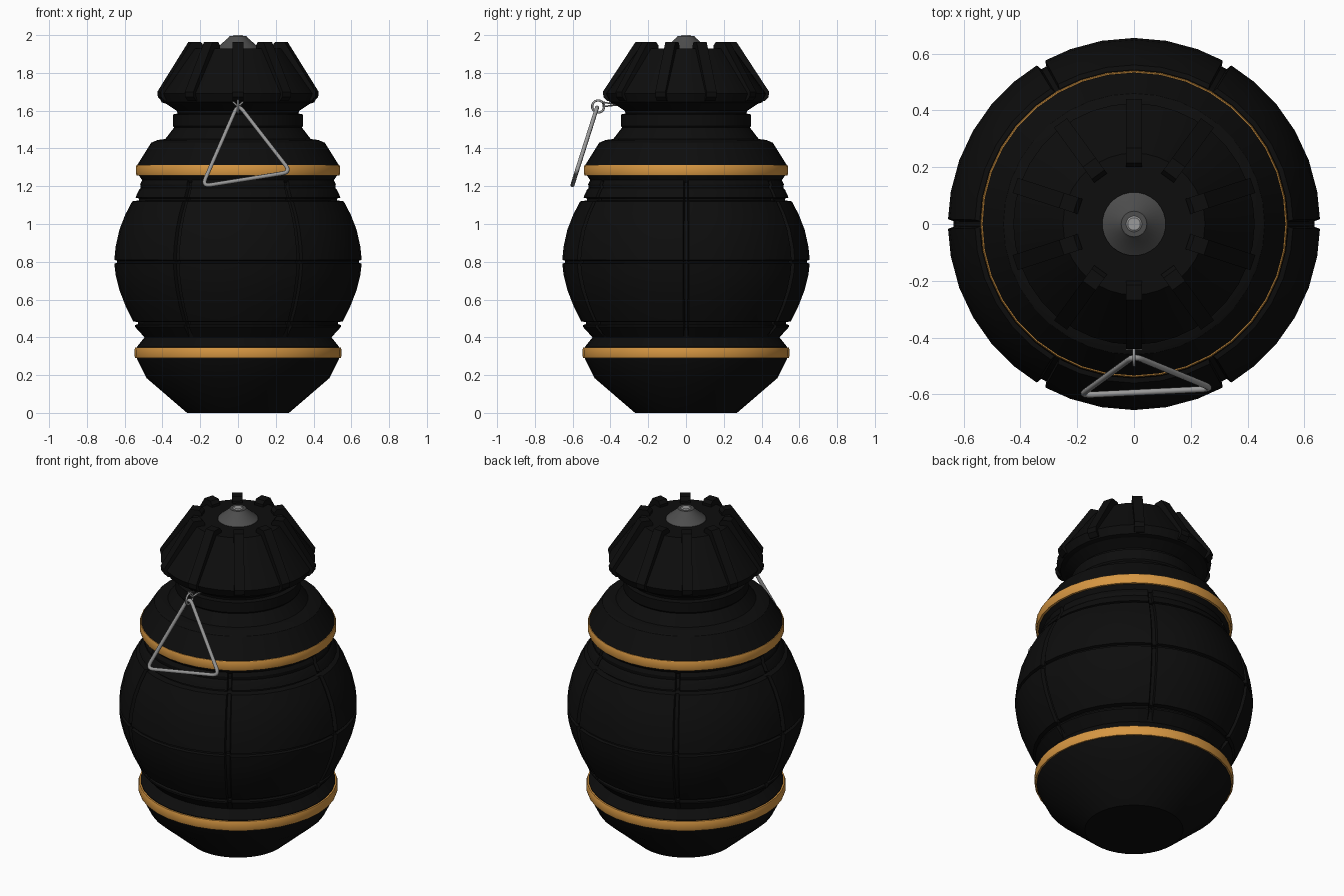
import bpy, bmesh, math
from math import sin, cos, radians
from mathutils import Vector

cube = bpy.data.objects.get("Cube")
if cube:
    bpy.data.objects.remove(cube, do_unlink=True)


def material(name, rgb, rough=0.6):
    m = bpy.data.materials.new(name)
    m.use_nodes = True
    m.diffuse_color = (*rgb, 1)
    node = m.node_tree.nodes["Principled BSDF"]
    node.inputs["Base Color"].default_value = (*rgb, 1)
    node.inputs["Roughness"].default_value = rough
    return m


BLACK = material("black", (0.004, 0.004, 0.004))
GOLD = material("amber", (0.68, 0.31, 0.055))
DARK = material("dark grey", (0.075, 0.075, 0.075))
STEEL = material("steel grey", (0.32, 0.32, 0.32))


def finish(name, bm, mat, smooth=True):
    bmesh.ops.recalc_face_normals(bm, faces=bm.faces)
    mesh = bpy.data.meshes.new(name)
    bm.to_mesh(mesh)
    bm.free()
    mesh.materials.append(mat)
    ob = bpy.data.objects.new(name, mesh)
    bpy.context.collection.objects.link(ob)
    if smooth:
        bpy.ops.object.select_all(action='DESELECT')
        ob.select_set(True)
        bpy.context.view_layer.objects.active = ob
        bpy.ops.object.shade_smooth_by_angle(angle=radians(25))
    return ob


EVEN = [(a, 0) for a in range(0, 360, 10)]


def revolve(name, profile, mat, angles=EVEN, closed=False, smooth=True):
    """Turn (radius, z) points; angles are (degrees, radius offset) pairs."""
    bm = bmesh.new()
    rings = [[bm.verts.new(((r + d) * cos(radians(a)), (r + d) * sin(radians(a)), z))
              for a, d in angles] for r, z in profile]
    n = len(angles)
    pairs = list(zip(rings, rings[1:]))
    if closed:
        pairs.append((rings[-1], rings[0]))
    else:
        bm.faces.new(rings[0])
        bm.faces.new(rings[-1])
    for low, high in pairs:
        for i in range(n):
            j = (i + 1) % n
            bm.faces.new((low[i], low[j], high[j], high[i]))
    return finish(name, bm, mat, smooth)


# Base and shoulder
revolve("base", [(0.27, 0), (0.485, 0.185), (0.535, 0.285), (0.535, 0.35),
                 (0.495, 0.40), (0.52, 0.45)], BLACK)
revolve("shoulder", [(0.50, 1.22), (0.53, 1.265), (0.535, 1.31), (0.46, 1.43),
                     (0.425, 1.445), (0.385, 1.45), (0.335, 1.515)], BLACK)

# Body, split into six panels by vertical grooves
grooved = []
for a in range(0, 360, 10):
    if a % 60:
        grooved.append((a, 0))
    else:
        grooved += [(a - 1.5, 0), (a - 0.9, -0.02), (a + 0.9, -0.02), (a + 1.5, 0)]
revolve("grooved_body", [
    (0.495, 0.40), (0.545, 0.455), (0.545, 0.465), (0.53, 0.47), (0.53, 0.48),
    (0.555, 0.485), (0.593, 0.56), (0.628, 0.65), (0.648, 0.73), (0.655, 0.79),
    (0.64, 0.795), (0.64, 0.805), (0.655, 0.81), (0.648, 0.88), (0.628, 0.97),
    (0.597, 1.05), (0.56, 1.12), (0.525, 1.125), (0.525, 1.135), (0.543, 1.14),
    (0.525, 1.18), (0.515, 1.19), (0.518, 1.21), (0.50, 1.25)], BLACK, grooved)

# Coloured bands
for name, z, r in (("lower_band", 0.318, 0.548), ("upper_band", 1.285, 0.541)):
    revolve(name, [(0.52, z - 0.028), (r - 0.004, z - 0.028), (r, z - 0.015),
                   (r, z + 0.015), (r - 0.004, z + 0.028), (0.52, z + 0.028)],
            GOLD, closed=True)

# Neck and cap
revolve("neck", [(0.33, 1.50), (0.345, 1.52), (0.345, 1.58), (0.32, 1.585),
                 (0.325, 1.60), (0.385, 1.64), (0.385, 1.66)], BLACK)
revolve("cap", [(0.375, 1.635), (0.405, 1.645), (0.425, 1.69), (0.25, 1.93)], BLACK)

# Ten raised ribs on the cap
bm = bmesh.new()
rib = [(0.20, 1.90), (0.20, 1.945), (0.215, 1.963), (0.268, 1.963),
       (0.44, 1.70), (0.437, 1.672), (0.415, 1.65), (0.37, 1.66)]
for k in range(10):
    a = radians(90 + 36 * k)
    out, side = Vector((cos(a), sin(a), 0)), Vector((-sin(a), cos(a), 0))
    loops = [[bm.verts.new(out * r + side * s * 0.028 + Vector((0, 0, z)))
              for r, z in rib] for s in (-1, 1)]
    bm.faces.new(loops[0])
    bm.faces.new(loops[1][::-1])
    for i in range(len(rib)):
        j = (i + 1) % len(rib)
        bm.faces.new((loops[0][i], loops[0][j], loops[1][j], loops[1][i]))
finish("cap_ribs", bm, BLACK, smooth=False)

# Fuse tip
revolve("fuse_cone", [(0.113, 1.925), (0.11, 1.935), (0.052, 1.985), (0.045, 1.995)], DARK)
revolve("fuse_tip", [(0.028, 1.98), (0.028, 1.995), (0.022, 2.0)], STEEL)


def wire(name, points, radius):
    """Closed round wire through the points."""
    curve = bpy.data.curves.new(name, 'CURVE')
    curve.dimensions = '3D'
    curve.bevel_depth = radius
    curve.bevel_resolution = 2
    spline = curve.splines.new('POLY')
    spline.points.add(len(points) - 1)
    for p, co in zip(spline.points, points):
        p.co = (*co, 1)
    spline.use_cyclic_u = True
    curve.materials.append(STEEL)
    ob = bpy.data.objects.new(name, curve)
    bpy.context.collection.objects.link(ob)


# Pull ring: triangle with rounded corners
corners = [Vector((0, -0.465, 1.635)), Vector((-0.19, -0.603, 1.20)),
           Vector((0.28, -0.58, 1.275))]
path = []
for i, c in enumerate(corners):
    start = c + (corners[i - 1] - c).normalized() * 0.045
    end = c + (corners[(i + 1) % 3] - c).normalized() * 0.045
    for s in range(6):
        t = s / 5
        path.append(start * (1 - t) ** 2 + c * 2 * t * (1 - t) + end * t * t)
wire("pull_ring", path, 0.011)

# Small eyelet holding the pull ring
turns = [radians(15 * i) for i in range(24)]
wire("eyelet", [(0, -0.465 + 0.032 * cos(t), 1.622 + 0.032 * sin(t)) for t in turns], 0.006)

# Split pin running from the eyelet into the neck
for s in (-1, 1):
    wire("split_pin_" + ("left" if s > 0 else "right"),
         [(0, -0.44, 1.622), (s * 0.025, -0.44, 1.645), (s * 0.012, -0.36, 1.63)], 0.005)
